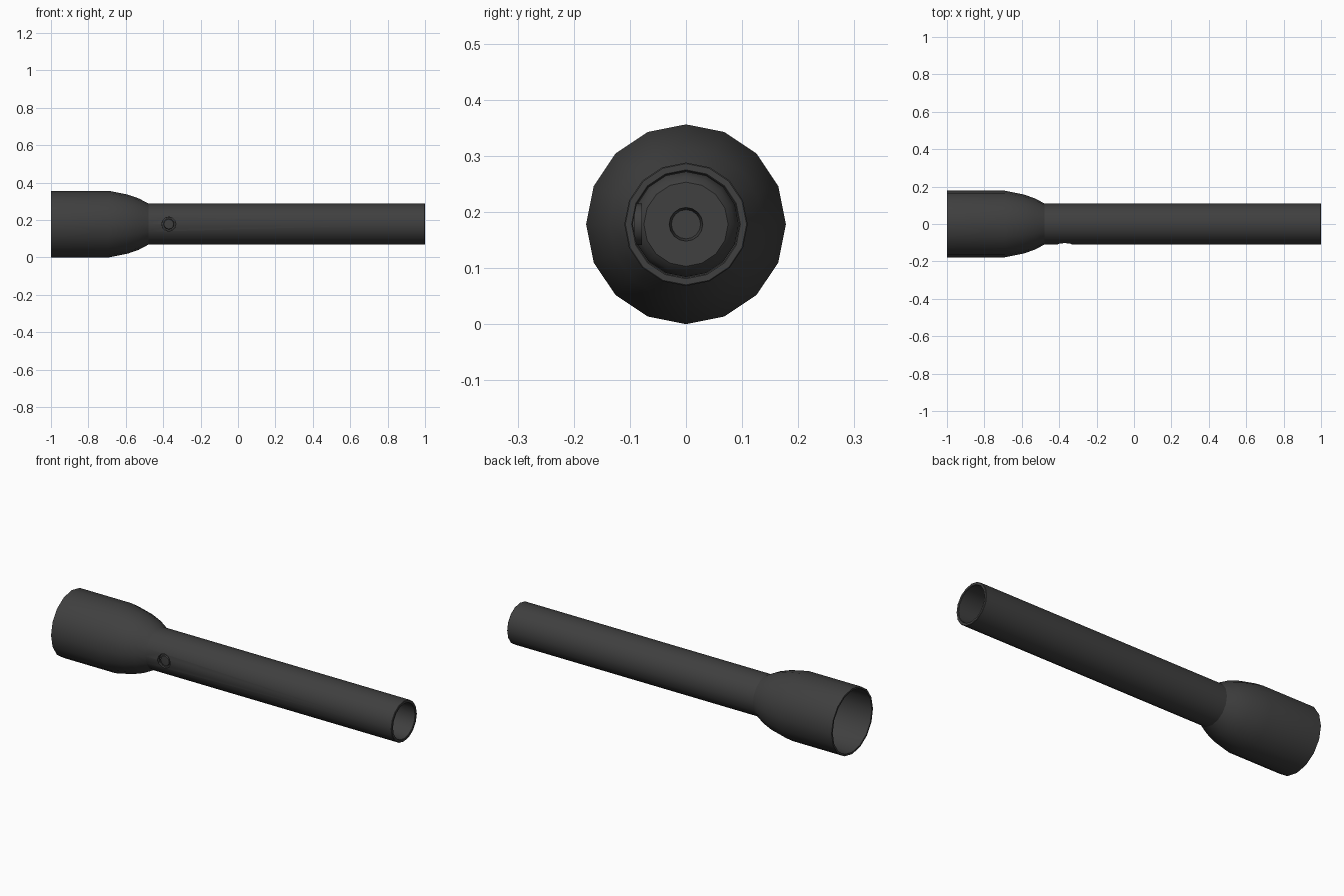
import bpy, bmesh
from math import sin, cos, pi, radians

old = bpy.data.objects.get("Cube")
if old:
    bpy.data.objects.remove(old, do_unlink=True)

AXIS_Z = 0.178
SIDES = 16

black = bpy.data.materials.new("matte black")
black.use_nodes = True
colour = (0.05, 0.05, 0.05, 1)
black.diffuse_color = colour
black.node_tree.nodes["Principled BSDF"].inputs["Base Color"].default_value = colour


def lathe(name, profile, sides=SIDES, closed=False):
    """Spin (x, radius) points around the long axis; zero radius makes a pole."""
    bm = bmesh.new()
    rings = []
    for x, r in profile:
        if r == 0:
            rings.append([bm.verts.new((x, 0, 0))] * sides)
        else:
            rings.append([bm.verts.new((x, r * sin(2 * pi * i / sides), r * cos(2 * pi * i / sides)))
                          for i in range(sides)])
    pairs = list(zip(rings, rings[1:]))
    if closed:
        pairs.append((rings[-1], rings[0]))
    for a, b in pairs:
        for i in range(sides):
            j = (i + 1) % sides
            bm.faces.new(dict.fromkeys((a[i], a[j], b[j], b[i])))
    bmesh.ops.recalc_face_normals(bm, faces=bm.faces)
    mesh = bpy.data.meshes.new(name)
    bm.to_mesh(mesh)
    bm.free()
    obj = bpy.data.objects.new(name, mesh)
    bpy.context.collection.objects.link(obj)
    obj.location.z = AXIS_Z
    mesh.materials.append(black)
    return obj


def smooth(obj):
    bpy.ops.object.select_all(action='DESELECT')
    obj.select_set(True)
    bpy.context.view_layer.objects.active = obj
    bpy.ops.object.shade_smooth_by_angle(angle=radians(32))


# Flared head, hollow at the front
head = lathe("head", [(-0.47, 0.105), (-0.53, 0.137), (-0.59, 0.158), (-0.69, 0.178),
                      (-1, 0.178), (-1, 0.168), (-0.72, 0.166),
                      (-0.62, 0.142), (-0.54, 0.105), (-0.5, 0.09)], closed=True)

# Long hollow handle with slightly eased end
handle = lathe("handle", [(-0.5, 0.11), (0.998, 0.11), (1, 0.108),
                          (1, 0.097), (0.998, 0.095), (-0.5, 0.095)], closed=True)

# Reflector core closing the inside of the handle, with a recessed contact
core = lathe("inner_core", [(-0.5, 0), (-0.5, 0.094), (-0.47, 0.094), (-0.45, 0.086),
                            (-0.44, 0.075), (-0.44, 0.03), (-0.46, 0.026), (-0.46, 0)])

# Switch hole through the handle wall
cutter = lathe("switch_cutter", [(-0.05, 0), (-0.05, 0.038), (0.05, 0.038), (0.05, 0)], 12)
cutter.rotation_euler.z = pi / 2
cutter.location = (-0.37, -0.11, AXIS_Z)
cutter.hide_render = True
cutter.hide_viewport = True
cut = handle.modifiers.new("switch hole", 'BOOLEAN')
cut.object = cutter
cut.operation = 'DIFFERENCE'
cut.solver = 'EXACT'

# Recessed switch button, its dome pointing to the front
button = lathe("switch_button", [(-0.01, 0), (-0.01, 0.037), (0.004, 0.037), (0.004, 0.029),
                                 (0.012, 0.026), (0.014, 0)], 12)
button.rotation_euler.z = -pi / 2
button.location = (-0.37, -0.088, AXIS_Z)

for part in (head, handle, core, button):
    smooth(part)
